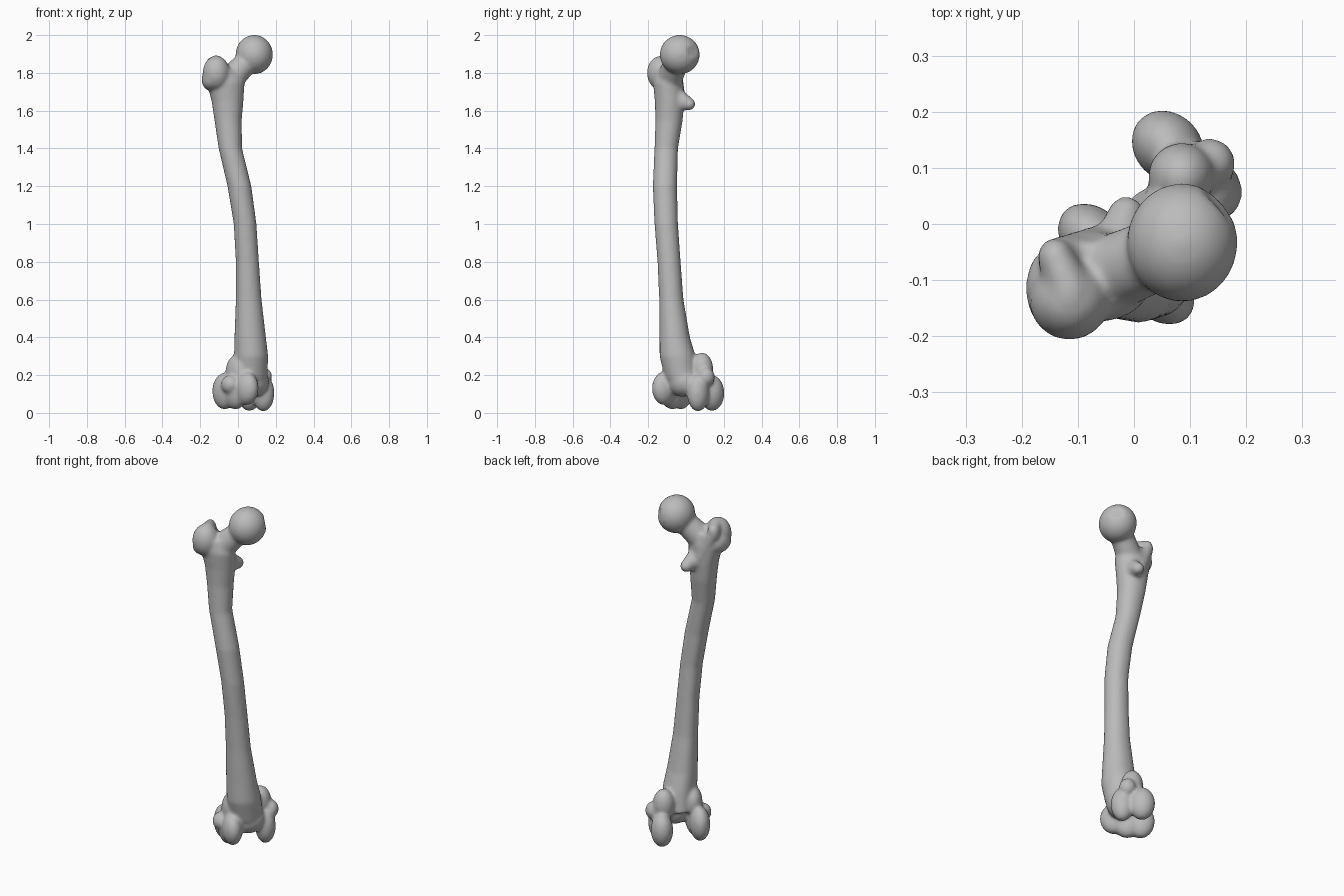
import bpy, bmesh
from math import cos, sin, pi, sqrt
from mathutils import Vector, Matrix

if "Cube" in bpy.data.objects:
    bpy.data.objects.remove(bpy.data.objects["Cube"], do_unlink=True)

bone = bpy.data.materials.new("bone grey")
bone.use_nodes = True
grey = (0.5, 0.5, 0.5, 1)
bone.diffuse_color = grey
bone.node_tree.nodes["Principled BSDF"].inputs["Base Color"].default_value = grey
bone.node_tree.nodes["Principled BSDF"].inputs["Roughness"].default_value = 0.6

bm = bmesh.new()


def lump(centre, radii, turn=0.0):
    """Ellipsoid, turned about z."""
    m = Matrix.Translation(centre) @ Matrix.Rotation(turn, 4, 'Z') @ Matrix.Diagonal((*radii, 1))
    return bmesh.ops.create_uvsphere(bm, u_segments=32, v_segments=20, radius=1, matrix=m)["verts"]


def chain(c0, r0, c1, r1, steps=8):
    """Blend of ellipsoids from one end to the other."""
    for i in range(steps + 1):
        t = i / steps
        lump(Vector(c0).lerp(Vector(c1), t), Vector(r0).lerp(Vector(r1), t))


def knee(u, v, z, radii):
    """Ellipsoid in the knee's own frame: u to the inner side, v forward."""
    lump(((u + v) / sqrt(2), (u - v) / sqrt(2), z), (radii[1], radii[0], radii[2]), -pi / 4)


# Shaft: bowed loft with a raised ridge along the back
SIDES = 40
shaft = [  # x, y, z, x radius, y radius
    (.065, -.02, .18, .09, .09), (.07, -.045, .3, .09, .095),
    (.065, -.06, .4, .083, .08), (.057, -.078, .6, .068, .064),
    (.05, -.09, .8, .061, .061), (.038, -.105, 1, .06, .062),
    (.008, -.112, 1.2, .063, .064), (-.04, -.105, 1.4, .062, .062),
    (-.052, -.09, 1.55, .072, .072), (-.055, -.088, 1.65, .084, .077),
    (-.065, -.095, 1.75, .1, .08), (-.08, -.1, 1.82, .075, .065)]
rings = []
for x, y, z, rx, ry in shaft:
    ring = []
    for i in range(SIDES):
        a = 2 * pi * i / SIDES
        k = 1 + .1 * max(0, cos(a - .75 * pi)) ** 8
        ring.append(bm.verts.new((x + rx * k * cos(a), y + ry * k * sin(a), z)))
    rings.append(ring)
for low, high in zip(rings, rings[1:]):
    for i in range(SIDES):
        j = (i + 1) % SIDES
        bm.faces.new((low[i], low[j], high[j], high[i]))
bm.faces.new(rings[0][::-1])
bm.faces.new(rings[-1])

# Ball head with a shallow pit on its inner side
centre = Vector((.086, -.033, 1.897))
pit = Vector((.68, .7, .15)).normalized()
for vert in lump(centre, (.099, .106, .104)):
    d = vert.co - centre
    if d.normalized().dot(pit) > .96:
        vert.co = centre + d * .9

# Neck
chain((-.07, -.1, 1.735), (.07, .07, .08), (.05, -.05, 1.86), (.06, .065, .062))

# Large outer knob with its hooked crest, and small rear knob
lump((-.115, -.135, 1.8), (.072, .072, .09))
lump((-.145, -.115, 1.765), (.048, .075, .06))
chain((-.115, -.12, 1.84), (.04, .05, .055), (-.14, -.06, 1.84), (.032, .036, .045), 4)
chain((-.14, -.06, 1.83), (.032, .036, .05), (-.06, -.03, 1.66), (.03, .03, .04), 6)
chain((-.03, -.04, 1.66), (.045, .04, .06), (-.014, .016, 1.635), (.034, .034, .034), 4)

# Outer condyle, front lip and side bump
knee(-.07, -.03, .115, (.055, .075, .097))
knee(-.05, .11, .13, (.055, .077, .09))
knee(-.06, .04, .11, (.055, .08, .092))
knee(-.1, .04, .15, (.045, .05, .05))
# Inner condyle, front lip and side bump
knee(.14, -.055, .105, (.06, .07, .095))
knee(.14, .05, .105, (.055, .062, .098))
knee(.175, .02, .19, (.042, .045, .05))
# Bridge and flares joining the condyles to the shaft
knee(.045, .07, .165, (.09, .075, .08))
knee(-.04, .04, .22, (.055, .075, .09))
knee(.12, .0, .23, (.06, .06, .09))

# One fused, smoothed skin
mesh = bpy.data.meshes.new("thigh_bone")
bmesh.ops.recalc_face_normals(bm, faces=bm.faces)
bm.to_mesh(mesh)
bm.free()
mesh.materials.append(bone)
thigh = bpy.data.objects.new("thigh_bone", mesh)
bpy.context.collection.objects.link(thigh)
skin = thigh.modifiers.new("skin", 'REMESH')
skin.mode = 'VOXEL'
skin.voxel_size = .008
skin.use_smooth_shade = True
soft = thigh.modifiers.new("soften", 'SMOOTH')
soft.factor = .5
soft.iterations = 14
for p in mesh.polygons:
    p.use_smooth = True
